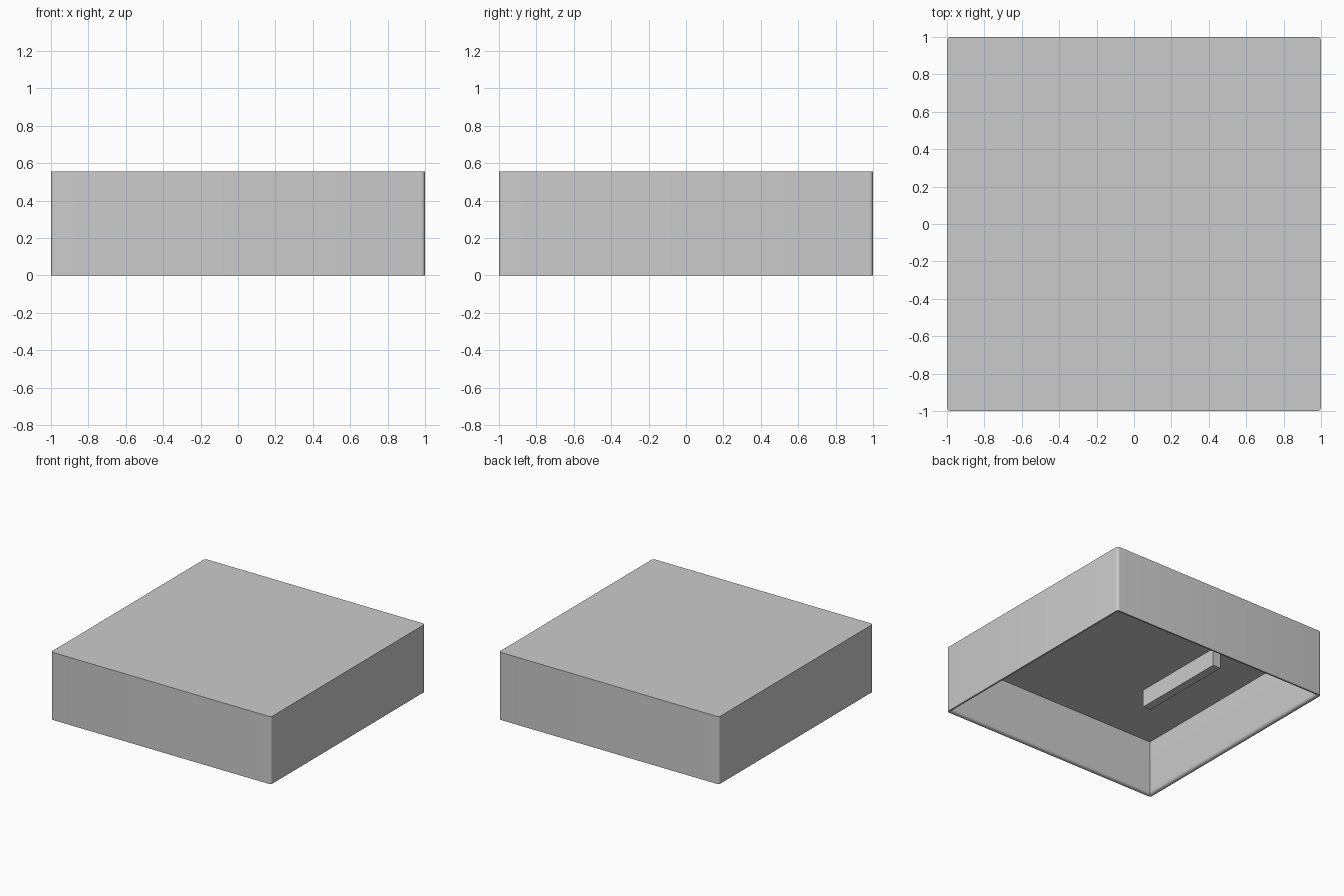
import bpy, bmesh
from math import sin, cos, pi, asin

cube = bpy.data.objects.get("Cube")
if cube:
    bpy.data.objects.remove(cube, do_unlink=True)

HEIGHT = 0.555
CEILING = 0.455
INNER = 0.97      # half width of the cavity
FILLET = 0.025    # rounding of the inner rim
FOOT = 0.31       # lower face of the inside parts

grey = bpy.data.materials.new("light_grey")
grey.use_nodes = True
colour = (0.6, 0.6, 0.6, 1)
grey.diffuse_color = colour
grey.node_tree.nodes["Principled BSDF"].inputs["Base Color"].default_value = colour


def loft(name, rings):
    """Skin closed rings of points and cap both ends."""
    bm = bmesh.new()
    loops = [[bm.verts.new(p) for p in ring] for ring in rings]
    n = len(loops[0])
    for a, b in zip(loops, loops[1:]):
        for i in range(n):
            j = (i + 1) % n
            bm.faces.new((a[i], a[j], b[j], b[i]))
    bm.faces.new(loops[0][::-1])
    bm.faces.new(loops[-1])
    bmesh.ops.recalc_face_normals(bm, faces=bm.faces)
    mesh = bpy.data.meshes.new(name)
    bm.to_mesh(mesh)
    bm.free()
    mesh.materials.append(grey)
    obj = bpy.data.objects.new(name, mesh)
    bpy.context.collection.objects.link(obj)
    return obj


def smooth(obj):
    bpy.ops.object.select_all(action='DESELECT')
    obj.select_set(True)
    bpy.context.view_layer.objects.active = obj
    bpy.ops.object.shade_smooth_by_angle(angle=pi / 6)


def rounded_square(half, radius, z, steps=6):
    ring = []
    for quarter, (sx, sy) in enumerate([(1, 1), (-1, 1), (-1, -1), (1, -1)]):
        for i in range(steps + 1):
            a = (quarter + i / steps) * pi / 2
            ring.append((sx * (half - radius) + radius * cos(a),
                         sy * (half - radius) + radius * sin(a), z))
    return ring


def square(half, z):
    return [(half, half, z), (-half, half, z), (-half, -half, z), (half, -half, z)]


# Outer cover: straight walls with softened vertical corners
cover = loft("cover", [rounded_square(1, 0.02, z) for z in (0, HEIGHT)])

# Cavity, flared at the mouth so the inner rim is rounded
flare = [square(INNER + FILLET * (1 - cos(a)), FILLET * (1 - sin(a)))
         for a in (i * pi / 12 for i in range(7))]
cavity = loft("cavity_cutter", [square(INNER, CEILING)] + flare
              + [square(INNER + FILLET, -0.1)])
cavity.hide_render = True

cut = cover.modifiers.new("hollow", 'BOOLEAN')
cut.operation = 'DIFFERENCE'
cut.solver = 'EXACT'
cut.object = cavity
bpy.context.view_layer.objects.active = cover
bpy.ops.object.modifier_apply(modifier=cut.name)
bpy.data.objects.remove(cavity, do_unlink=True)
smooth(cover)


# Shaft cradles: blocks with a round snap groove, hung from the ceiling
def cradle(name, y0, y1):
    cx, cz, r = 0.82, 0.36, 0.08
    start = -asin((cz - FOOT) / r)
    steps = 20
    profile = [(0.67, FOOT), (0.67, CEILING + 0.005),
               (INNER + 0.005, CEILING + 0.005), (INNER + 0.005, FOOT)]
    for i in range(steps + 1):
        a = start + (pi - 2 * start) * i / steps
        profile.append((cx + r * cos(a), cz + r * sin(a)))
    smooth(loft(name, [[(x, y, z) for x, z in profile] for y in (y0, y1)]))


cradle("front_cradle", -0.75, -0.45)
cradle("back_cradle", 0.415, 0.715)

# Long rib under the ceiling on the right side
loft("ceiling_rib", [[(-0.5, y, FOOT), (-0.5, y, CEILING + 0.005),
                      (-0.43, y, CEILING + 0.005), (-0.43, y, FOOT)]
                     for y in (-0.405, 0.415)])
